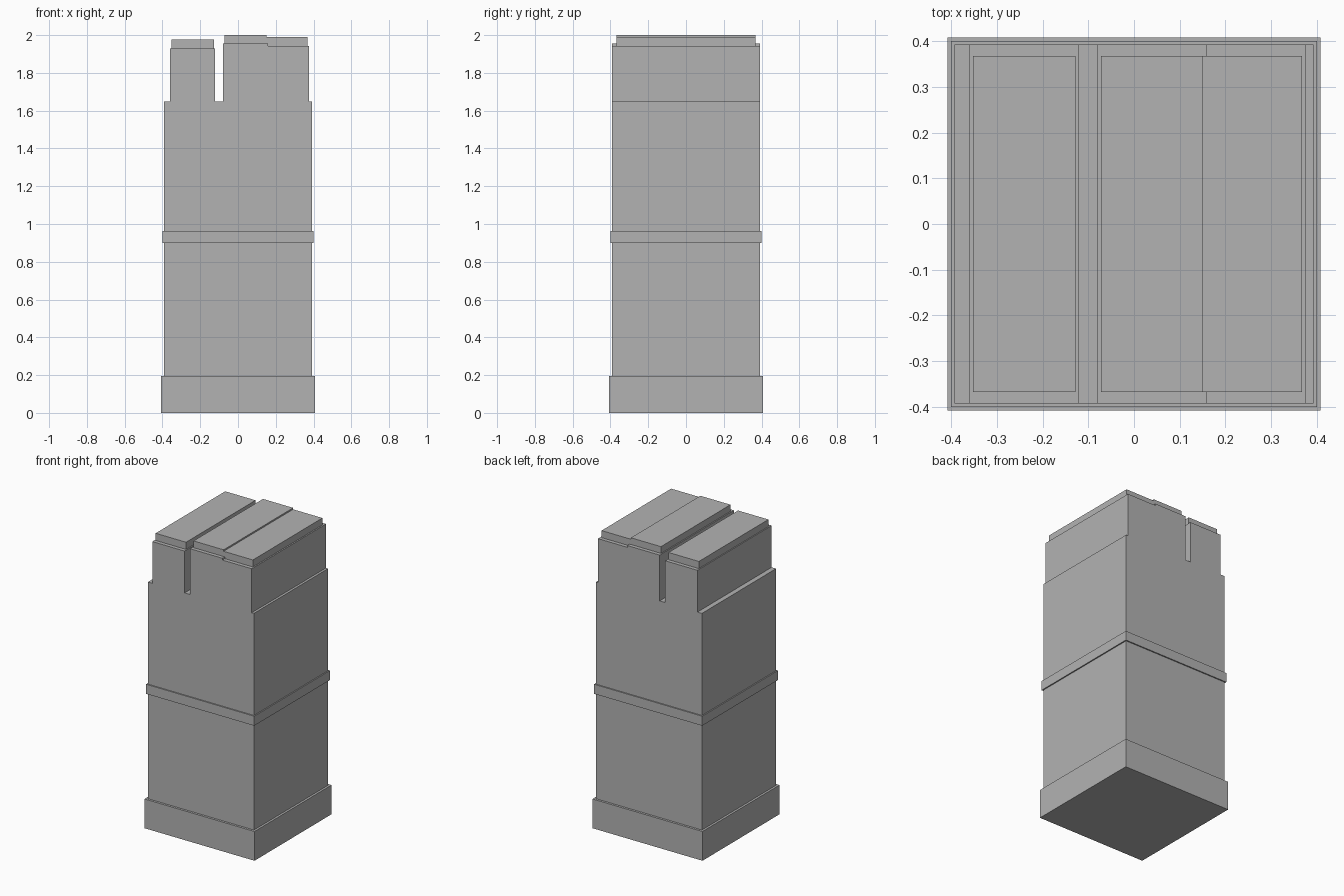
import bpy, bmesh

if "Cube" in bpy.data.objects:
    bpy.data.objects.remove(bpy.data.objects["Cube"])

grey = bpy.data.materials.new("stone grey")
grey.diffuse_color = (0.45, 0.45, 0.45, 1)
grey.use_nodes = True
grey.node_tree.nodes["Principled BSDF"].inputs["Base Color"].default_value = grey.diffuse_color


def extrude_profile(name, profile, half_depth):
    """Extrude an XZ outline along Y, centred on y = 0."""
    bm = bmesh.new()
    face = bm.faces.new([bm.verts.new((x, -half_depth, z)) for x, z in profile])
    res = bmesh.ops.extrude_face_region(bm, geom=[face])
    verts = [v for v in res["geom"] if isinstance(v, bmesh.types.BMVert)]
    bmesh.ops.translate(bm, verts=verts, vec=(0, 2 * half_depth, 0))
    bmesh.ops.recalc_face_normals(bm, faces=bm.faces)
    mesh = bpy.data.meshes.new(name)
    bm.to_mesh(mesh)
    bm.free()
    mesh.materials.append(grey)
    obj = bpy.data.objects.new(name, mesh)
    bpy.context.collection.objects.link(obj)
    return obj


def box(name, x0, x1, half_depth, z0, z1):
    return extrude_profile(name, [(x0, z0), (x1, z0), (x1, z1), (x0, z1)], half_depth)


# Plinth and the belt around the middle
box("plinth", -0.408, 0.408, 0.408, 0.0, 0.196)
box("belt_course", -0.401, 0.401, 0.401, 0.90, 0.964)

# Main shaft: shoulders, slot and two upper blocks in one outline
B, S = 0.393, 1.648
extrude_profile("tower_body", [
    (-B, 0.19), (B, 0.19), (B, S), (0.377, S), (0.377, 1.943),
    (0.16, 1.943), (0.16, 1.955), (-0.08, 1.955), (-0.08, S),
    (-0.121, S), (-0.121, 1.928), (-0.36, 1.928), (-0.36, S), (-B, S),
], B)

# Roof slabs
D = 0.368
box("left_roof_slab", -0.353, -0.128, D, 1.928, 1.976)
extrude_profile("right_roof_slab", [
    (-0.072, 1.955), (0.16, 1.955), (0.16, 1.943), (0.368, 1.943),
    (0.368, 1.99), (0.151, 1.99), (0.151, 2.0), (-0.072, 2.0),
], D)
